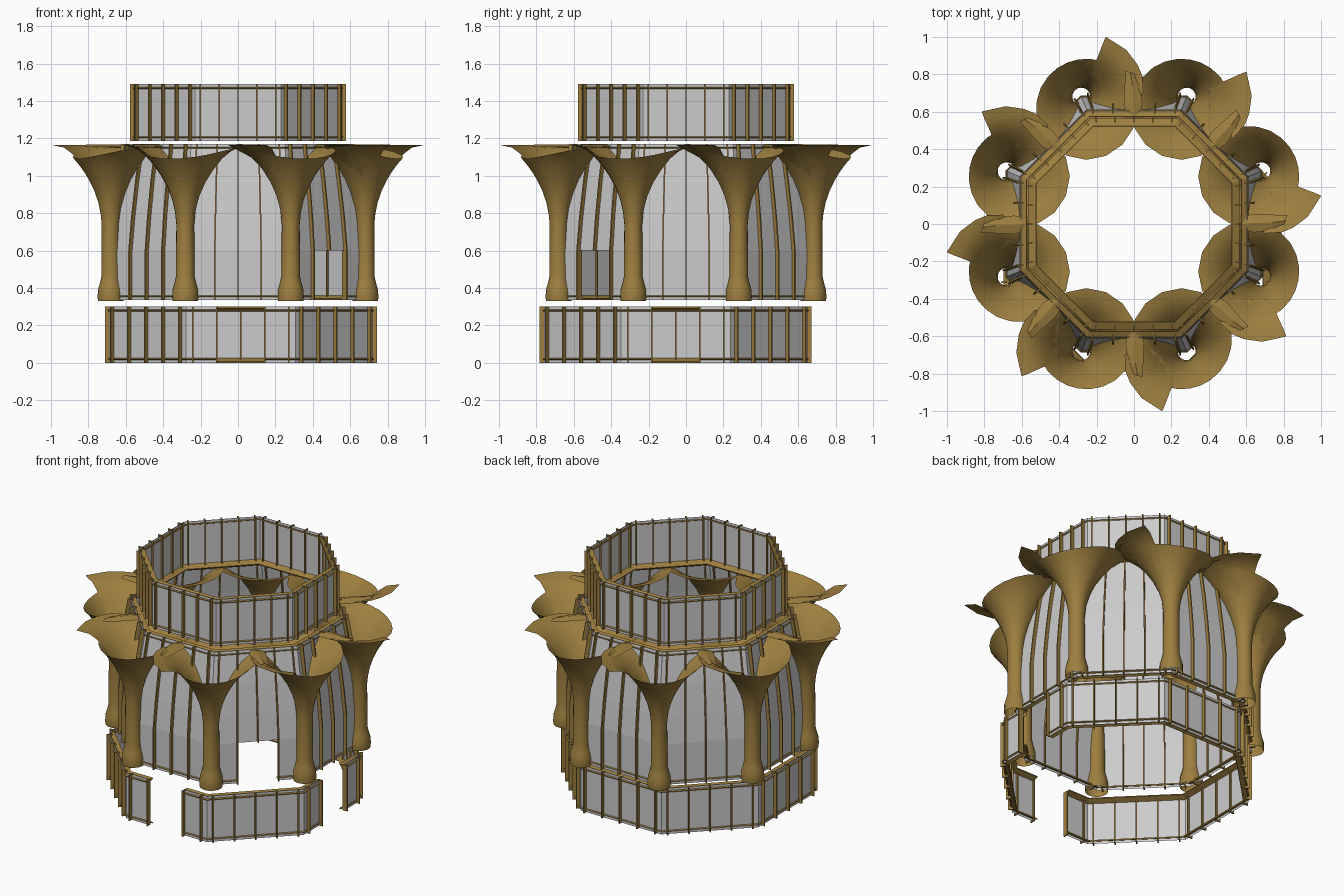
import bpy, math
from mathutils import Vector

if "Cube" in bpy.data.objects:
    bpy.data.objects.remove(bpy.data.objects["Cube"])

TAN = math.tan(math.pi / 8)
U = [-1, -0.88, -0.44, 0, 0.44, 0.88, 1]      # panel divisions along one octagon side

bronze = bpy.data.materials.new("bronze")
bronze.diffuse_color = (0.34, 0.21, 0.05, 1)
bronze.use_nodes = True
bronze.node_tree.nodes["Principled BSDF"].inputs["Base Color"].default_value = bronze.diffuse_color


def make(name, verts, faces, mat=None, smooth=False):
    me = bpy.data.meshes.new(name)
    me.from_pydata(verts, [], faces)
    me.update()
    ob = bpy.data.objects.new(name, me)
    bpy.context.collection.objects.link(ob)
    if mat:
        me.materials.append(mat)
    if smooth:
        for p in me.polygons:
            p.use_smooth = True
    return ob


def on_side(k, a, s, z, c):
    # point on octagon side k: a outward, s along the side
    t = k * math.pi / 4
    return (c[0] + a * math.cos(t) - s * math.sin(t),
            c[1] + a * math.sin(t) + s * math.cos(t), z)


def add_loft(verts, faces, rings):
    # joins four-point sections into a capped bar
    b = len(verts)
    for r in rings:
        verts.extend(r)
    for i in range(len(rings) - 1):
        for j in range(4):
            q = b + i * 4
            faces.append((q + j, q + (j + 1) % 4, q + 4 + (j + 1) % 4, q + 4 + j))
    e = b + 4 * (len(rings) - 1)
    faces += [(b + 3, b + 2, b + 1, b), (e, e + 1, e + 2, e + 3)]


def tier(name, profile, centre=(0, 0), gaps=(), gap_top=0):
    # octagonal wall of panels, with fins outside and sloping rails at both ends
    wv, wf, fv, ff, rv, rf = [], [], [], [], [], []
    for k in range(8):
        gap = k in gaps
        for j in range(6):
            door = gap and j in (2, 3)
            for (a0, z0), (a1, z1) in zip(profile, profile[1:]):
                if door and z0 < gap_top:
                    continue
                b = len(wv)
                for a, z, u in ((a0, z0, U[j]), (a0, z0, U[j + 1]),
                                (a1, z1, U[j + 1]), (a1, z1, U[j])):
                    wv.append(on_side(k, a, a * TAN * u, z, centre))
                wf.append((b, b + 1, b + 2, b + 3))
            # rails slope inward from the wall face to the rim
            for (a, z), h in ((profile[0], 0.02), (profile[-1], -0.02)):
                if door and z < gap_top + 0.01:
                    continue
                rings = []
                for u in (U[j], U[j + 1]):
                    rings.append([on_side(k, r, r * TAN * u, zz, centre) for r, zz in
                                  ((a - 0.03, z), (a + 0.008, z + h),
                                   (a + 0.003, z + 1.3 * h), (a - 0.033, z + 0.4 * h))])
                add_loft(rv, rf, rings)
        # fins
        for u in U[1:-1]:
            if gap and u == 0 and gap_top >= profile[-1][1]:
                continue
            rings = []
            for a, z in profile:
                if gap and u == 0 and z < gap_top - 0.001:
                    continue
                s = a * TAN * u
                rings.append([on_side(k, r, s + d, z, centre) for r, d in
                              ((a - 0.012, -0.004), (a + 0.022, -0.004),
                               (a + 0.022, 0.004), (a - 0.012, 0.004))])
            add_loft(fv, ff, rings)
    make(name + "_wall_panels", wv, wf)
    make(name + "_fins", fv, ff, bronze)
    make(name + "_rails", rv, rf, bronze)


# three stacked octagonal walls; the lowest has two openings, the middle a door
tier("lower_tier", [(0.705, 0.0), (0.705, 0.3)], (0.015, -0.055), (0, 6), 0.3)
tier("middle_tier", [(0.68, 0.335), (0.68, 0.6), (0.662, 0.78), (0.637, 0.97),
                     (0.604, 1.17)], gaps=(7,), gap_top=0.6)
tier("upper_tier", [(0.555, 1.185), (0.555, 1.49)])

# trumpet-shaped flare: radius from the column axis against height
SHAFT = [(0.068, 0.33), (0.07, 0.35), (0.068, 0.39), (0.058, 0.425), (0.05, 0.46)]
FLARE = [(0.048, 0.74), (0.056, 0.82), (0.075, 0.89), (0.105, 0.96), (0.145, 1.025),
         (0.19, 1.085), (0.235, 1.125), (0.27, 1.148), (0.36, 1.165)]


def flare_z(r):
    for (r0, z0), (r1, z1) in zip(FLARE, FLARE[1:]):
        if r <= r1:
            return z0 + (z1 - z0) * (r - r0) / (r1 - r0)
    return FLARE[-1][1]


# columns on the octagon corners, rim longer towards the middle
N = 20
for k in range(8):
    t = (k + 0.5) * math.pi / 4
    cx, cy = 0.737 * math.cos(t), 0.737 * math.sin(t)
    verts, faces = [], []
    rows = SHAFT + FLARE[:-1]
    for n, (r, z) in enumerate(rows):
        for i in range(N):
            f = 2 * math.pi * i / N
            rr, zz = r, z
            if n > len(SHAFT):
                rim = -0.073 * math.cos(f) + math.sqrt(0.27 ** 2 - (0.073 * math.sin(f)) ** 2)
                rr = 0.048 + (r - 0.048) * (rim - 0.048) / (0.27 - 0.048)
                zz = flare_z(rr)
            verts.append((cx + rr * math.cos(t + f), cy + rr * math.sin(t + f), zz))
    for i in range(len(rows) - 1):
        for j in range(N):
            m = (j + 1) % N
            faces.append((i * N + j, i * N + m, (i + 1) * N + m, (i + 1) * N + j))
    make(f"flared_column_{k + 1}", verts, faces, bronze, True)


def petals(name, stations, height, steps, smooth):
    # sheet between left and right edge points, repeated around the ring
    for k in range(8):
        ca, sa = math.cos(k * math.pi / 4), math.sin(k * math.pi / 4)
        verts, faces = [], []
        for l, r in stations:
            for i in range(steps + 1):
                f = i / steps
                p = Vector(l).lerp(Vector(r), f)
                verts.append((p.x * ca - p.y * sa, p.x * sa + p.y * ca, height(p, f)))
        w = steps + 1
        for i in range(len(stations) - 1):
            for j in range(steps):
                q = i * w + j
                faces.append((q, q + 1, q + w + 1, q + w))
        make(f"{name}_{k + 1}", verts, faces, bronze, smooth)


# broad pointed petals continuing each flare outward
AXIS = Vector((-0.282, 0.681))
petals("pointed_petal", [
    ((-0.23, 0.80), (-0.05, 0.62)), ((-0.21, 0.86), (0.05, 0.70)),
    ((-0.195, 0.89), (0.045, 0.79)), ((-0.18, 0.93), (0.02, 0.85)),
    ((-0.165, 0.97), (-0.04, 0.93)), ((-0.151, 1.0), (-0.149, 1.0))],
    lambda p, f: flare_z((p - AXIS).length) + 0.003, 4, True)

# narrow folded leaves between the flares
petals("narrow_leaf", [
    ((-0.03, 0.56), (0.025, 0.56)), ((-0.055, 0.64), (0.045, 0.64)),
    ((-0.05, 0.74), (0.035, 0.74)), ((-0.045, 0.82), (0.008, 0.80))],
    lambda p, f: 1.168 - 0.012 * abs(2 * f - 1), 2, False)
